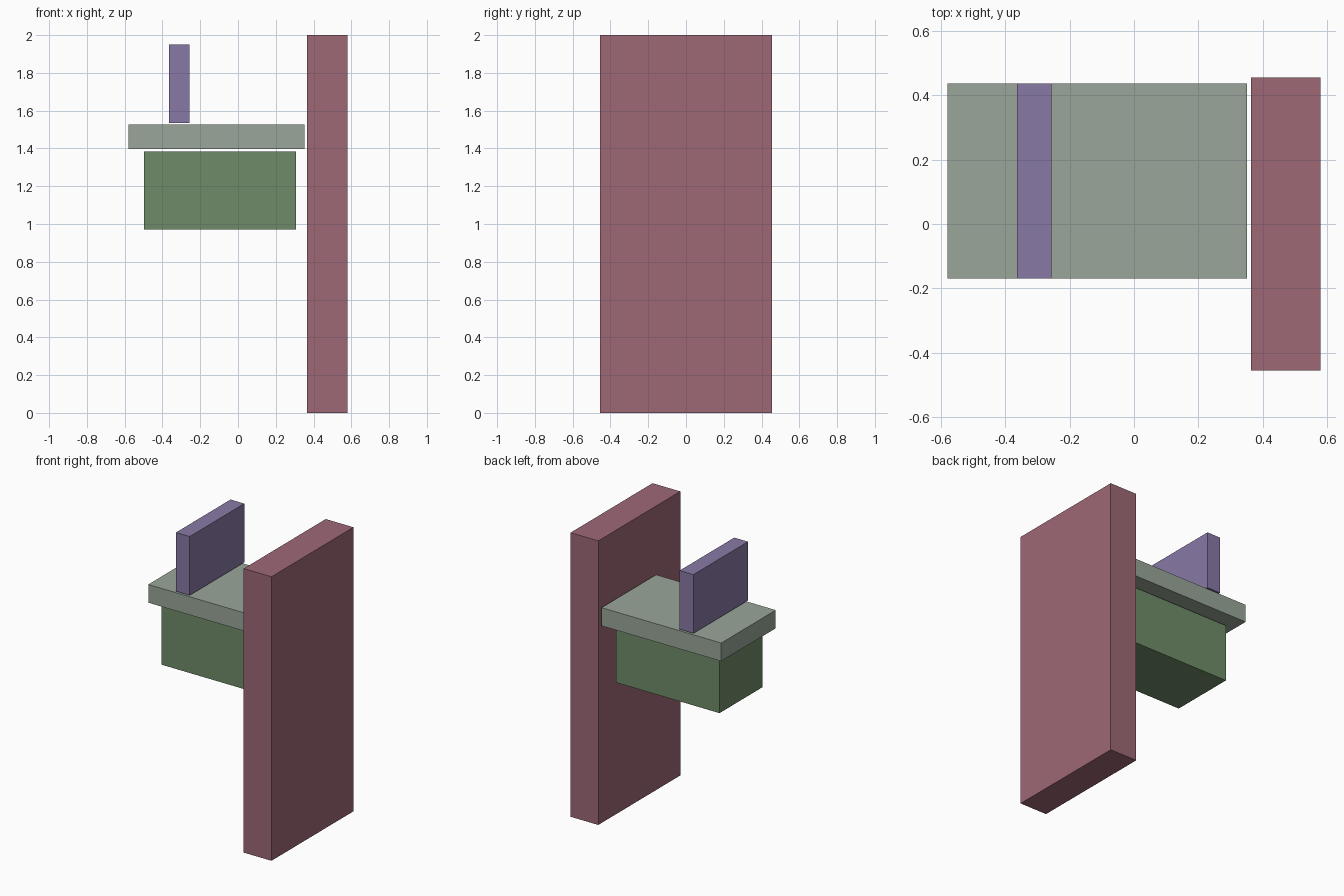
import bpy
from mathutils import Vector

if "Cube" in bpy.data.objects:
    bpy.data.objects.remove(bpy.data.objects["Cube"])


def box(name, low, high, color):
    """Sharp-edged box spanning two opposite corners."""
    low, high = Vector(low), Vector(high)
    bpy.ops.mesh.primitive_cube_add(size=1, location=(low + high) / 2)
    obj = bpy.context.object
    obj.name = name
    obj.scale = high - low
    bpy.ops.object.transform_apply(location=False, rotation=False, scale=True)
    mat = bpy.data.materials.new(name + "_color")
    mat.diffuse_color = (*color, 1)
    mat.use_nodes = True
    mat.node_tree.nodes["Principled BSDF"].inputs["Base Color"].default_value = mat.diffuse_color
    obj.data.materials.append(mat)


# tall upright slab
box("upright_panel", (0.364, -0.456, 0), (0.58, 0.456, 2), (0.34, 0.14, 0.18))
# block hanging below the shelf
box("lower_block", (-0.497, -0.14, 0.972), (0.308, 0.337, 1.384), (0.16, 0.26, 0.14))
# flat shelf beside the slab
box("shelf_plate", (-0.58, -0.17, 1.398), (0.352, 0.437, 1.526), (0.32, 0.38, 0.32))
# thin fin standing on the shelf
box("top_fin", (-0.364, -0.17, 1.536), (-0.257, 0.437, 1.95), (0.25, 0.19, 0.38))
